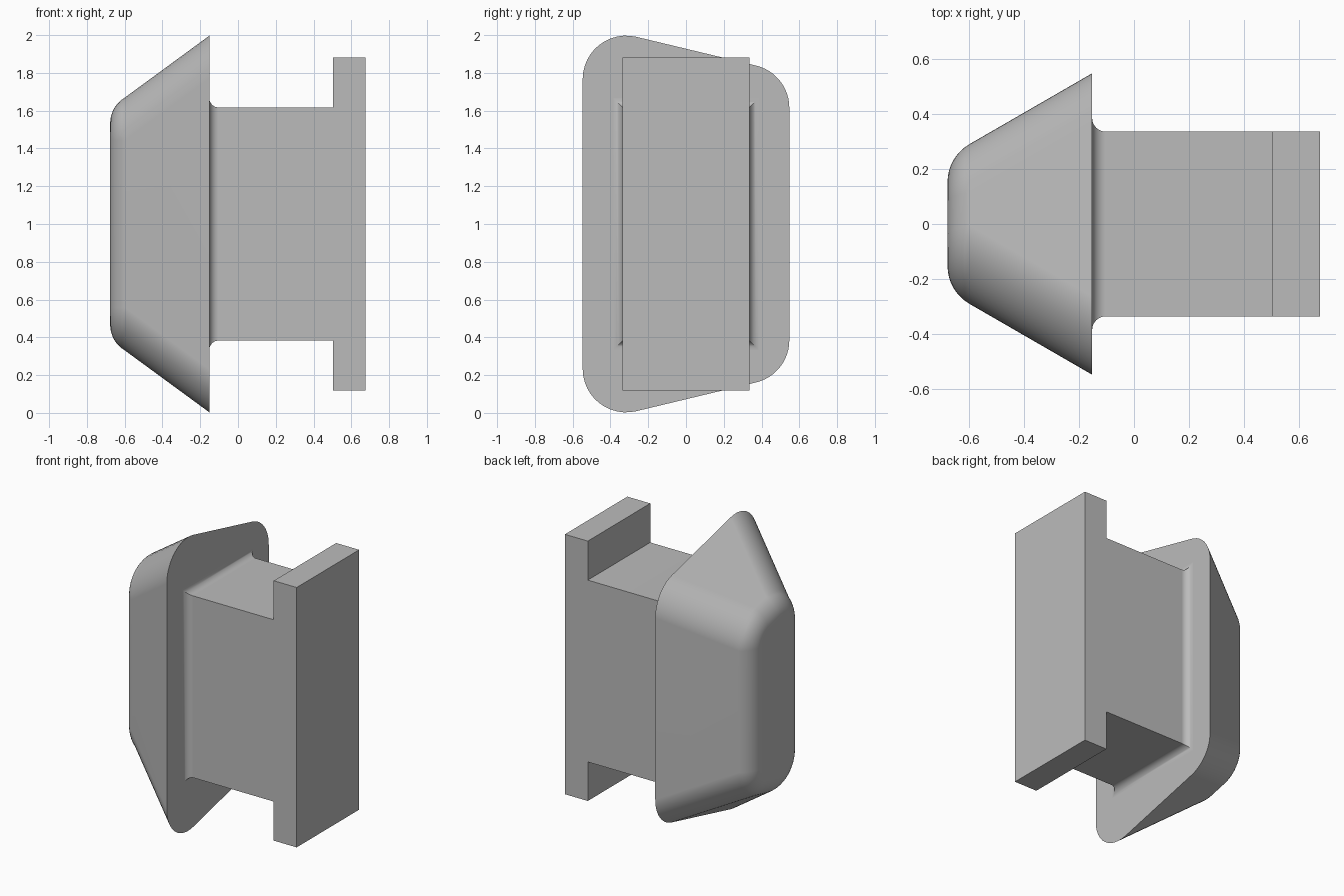
import bpy, bmesh, math

cube = bpy.data.objects.get("Cube")
if cube:
    bpy.data.objects.remove(cube, do_unlink=True)

grey = bpy.data.materials.new("plain_grey")
grey.use_nodes = True
COLOUR = (0.5, 0.5, 0.5, 1.0)
grey.diffuse_color = COLOUR
grey.node_tree.nodes["Principled BSDF"].inputs["Base Color"].default_value = COLOUR


def loft(bm, rings):
    """Skin a list of closed rings and cap both ends; returns side faces per span."""
    rows = [[bm.verts.new(p) for p in ring] for ring in rings]
    n = len(rows[0])
    spans = []
    for a, b in zip(rows, rows[1:]):
        spans.append([bm.faces.new((a[i], a[(i + 1) % n], b[(i + 1) % n], b[i]))
                      for i in range(n)])
    bm.faces.new(rows[0])
    bm.faces.new(rows[-1])
    return spans


def finish(bm, name):
    bmesh.ops.recalc_face_normals(bm, faces=bm.faces[:])
    mesh = bpy.data.meshes.new(name)
    bm.to_mesh(mesh)
    bm.free()
    mesh.materials.append(grey)
    obj = bpy.data.objects.new(name, mesh)
    bpy.context.collection.objects.link(obj)
    bpy.ops.object.select_all(action='DESELECT')
    obj.select_set(True)
    bpy.context.view_layer.objects.active = obj
    bpy.ops.object.shade_smooth_by_angle(angle=math.radians(30))
    weighted = obj.modifiers.new("weighted_normals", 'WEIGHTED_NORMAL')
    weighted.keep_sharp = True
    return obj


# Head: rounded trapezoid outline, drafted inward and filleted at the end face
X_BASE, X_END = -0.152, -0.677
DRAFT = math.tan(math.radians(30))
SLOPE, HALF_Y, TALL = 0.24, 0.547, 1.059
CORNER, FILLET, STEPS = 0.23, 0.16, 12
TILT = math.atan(SLOPE)


def head_ring(x, inset, radius):
    """Outline at x: trapezoid moved inward by inset, corners rounded by radius."""
    d = inset + radius
    y0, y1 = -HALF_Y + d, HALF_Y - d

    def half(y):
        return TALL - SLOPE * (y + HALF_Y) - d / math.cos(TILT)
    up = math.pi / 2 - TILT
    upper = []
    for y, a0, a1 in ((y1, 0, up), (y0, up, math.pi)):
        for i in range(STEPS + 1):
            a = a0 + (a1 - a0) * i / STEPS
            upper.append((y + radius * math.cos(a), half(y) + radius * math.sin(a)))
    outline = upper + [(y, -z) for y, z in reversed(upper)]
    return [(x, y, 1 + z) for y, z in outline]


d_flat = (X_BASE - X_END) * DRAFT + FILLET * math.tan(math.radians(30))
rings = [head_ring(X_BASE, 0, CORNER)]
d_start = d_flat - FILLET * math.sin(math.radians(60))
for i in range(9):
    t = math.radians(60) * (1 - i / 8)
    d = d_flat - FILLET * math.sin(t)
    rings.append(head_ring(X_END + FILLET * (1 - math.cos(t)), d,
                           CORNER - (d - d_start)))
bm = bmesh.new()
loft(bm, rings)
finish(bm, "tapered_head")

# Neck with a concave fillet at the head, continuing into the flange
NECK_Y, NECK_Z, FLANGE_Z = 0.335, 0.617, 0.882
X_STEP, X_FACE, R = 0.503, 0.675, 0.05


def box_ring(x, grow=0.0):
    y, z = NECK_Y + grow, NECK_Z + grow
    return [(x, -y, 1 - z), (x, y, 1 - z), (x, y, 1 + z), (x, -y, 1 + z)]


rings = [box_ring(X_BASE - 0.04, R)]
for i in range(9):
    a = math.pi / 2 * i / 8
    rings.append(box_ring(X_BASE + R * (1 - math.cos(a)), R * (1 - math.sin(a))))
rings += [box_ring(X_STEP), box_ring(X_FACE)]
bm = bmesh.new()
spans = loft(bm, rings)

# Flange: pull the last span's bottom and top faces outward
for face, sign in ((spans[-1][0], -1), (spans[-1][2], 1)):
    new = bmesh.ops.extrude_discrete_faces(bm, faces=[face])["faces"][0]
    for v in new.verts:
        v.co.z = 1 + sign * FLANGE_Z
finish(bm, "neck_and_flange")
